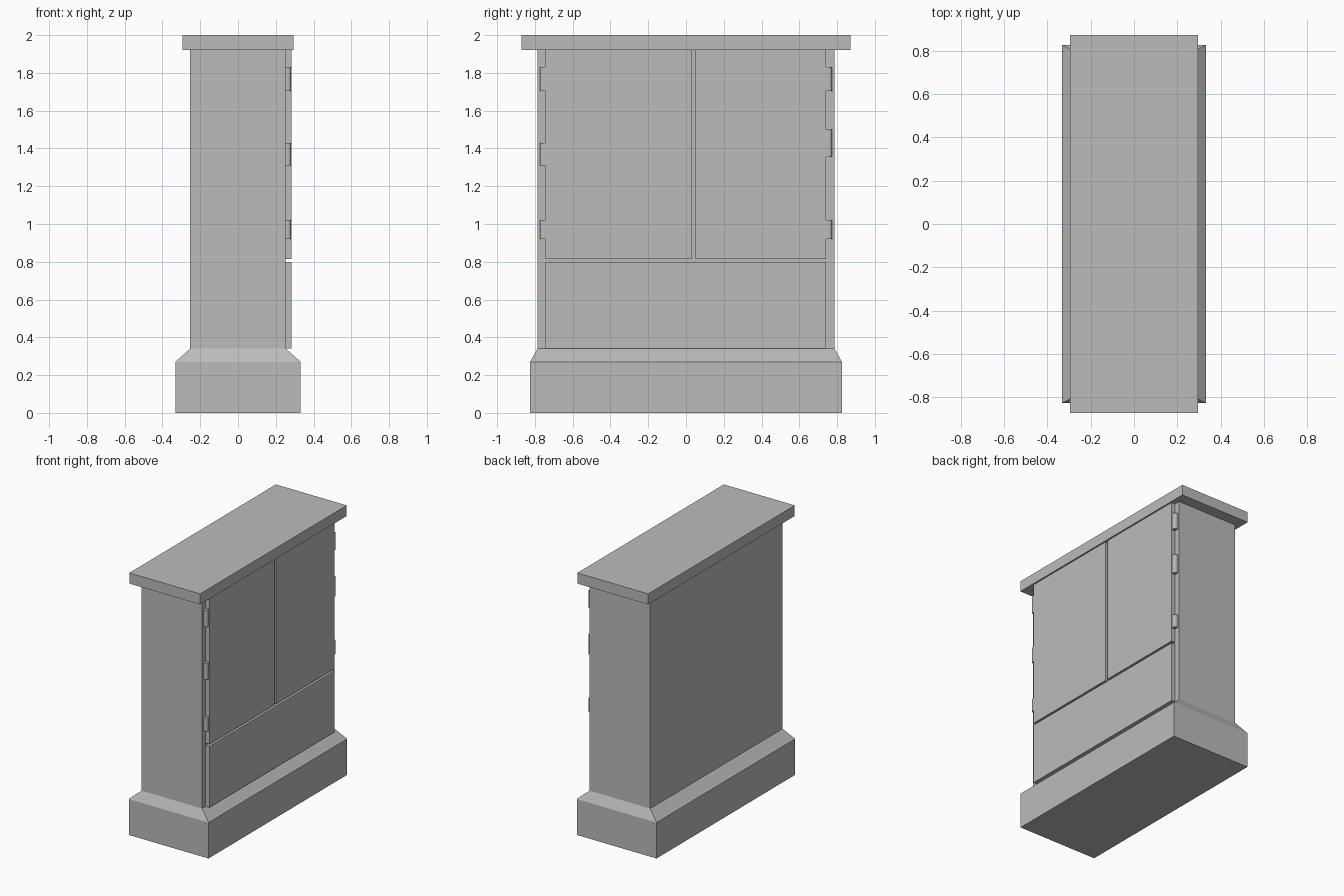
import bpy
import bmesh

cube = bpy.data.objects.get("Cube")
if cube:
    bpy.data.objects.remove(cube, do_unlink=True)

grey = bpy.data.materials.new("plain grey")
grey.use_nodes = True
colour = (0.5, 0.5, 0.5, 1)
grey.diffuse_color = colour
grey.node_tree.nodes["Principled BSDF"].inputs["Base Color"].default_value = colour


def finish(name, bm):
    bmesh.ops.recalc_face_normals(bm, faces=bm.faces)
    mesh = bpy.data.meshes.new(name)
    bm.to_mesh(mesh)
    bm.free()
    mesh.materials.append(grey)
    obj = bpy.data.objects.new(name, mesh)
    bpy.context.collection.objects.link(obj)
    return obj


def box(name, x, y, z):
    """Box between the (low, high) pairs of each axis."""
    bm = bmesh.new()
    bmesh.ops.create_cube(bm, size=1)
    for v in bm.verts:
        v.co = [r[0] if c < 0 else r[1] for c, r in zip(v.co, (x, y, z))]
    return finish(name, bm)


def stacked(name, sections):
    """Rectangular solid through (half x, half y, z) sections."""
    bm = bmesh.new()
    rings = [[bm.verts.new((sx * hx, sy * hy, z))
              for sx, sy in ((-1, -1), (1, -1), (1, 1), (-1, 1))]
             for hx, hy, z in sections]
    bm.faces.new(rings[0])
    bm.faces.new(rings[-1])
    for a, b in zip(rings, rings[1:]):
        for i in range(4):
            j = (i + 1) % 4
            bm.faces.new((a[i], a[j], b[j], b[i]))
    return finish(name, bm)


# Carcass: plinth with sloped shoulder, body and overhanging top
stacked("plinth", [(0.332, 0.825, 0), (0.332, 0.825, 0.27), (0.253, 0.787, 0.34)])
box("cabinet_body", (-0.253, 0.252), (-0.787, 0.787), (0.34, 1.92))
box("top_slab", (-0.295, 0.295), (-0.872, 0.872), (1.92, 2.0))

# Doors and lower panel stand proud of the body
face = (0.25, 0.283)
box("right_door", face, (-0.744, 0.03), (0.815, 1.92))
box("left_door", face, (0.05, 0.742), (0.815, 1.92))
box("lower_panel", face, (-0.744, 0.742), (0.34, 0.80))

# Hinges: small blocks with a rounded outer edge beside each door
hinge_spans = {
    "right": (-1, [(0.92, 1.02), (1.31, 1.43), (1.705, 1.83)]),
    "left": (1, [(0.92, 1.02), (1.355, 1.50), (1.705, 1.83)]),
}
for side, (sign, spans) in hinge_spans.items():
    for i, span in enumerate(spans):
        y = sorted((sign * 0.735, sign * 0.772))
        hinge = box(f"{side}_hinge_{i + 1}", (0.25, 0.28), y, span)
        bm = bmesh.new()
        bm.from_mesh(hinge.data)
        edge = [e for e in bm.edges
                if all(v.co.x > 0.27 and abs(v.co.y) > 0.76 for v in e.verts)]
        bmesh.ops.bevel(bm, geom=edge, offset=0.015, segments=4,
                        profile=0.5, affect='EDGES')
        bm.to_mesh(hinge.data)
        bm.free()
